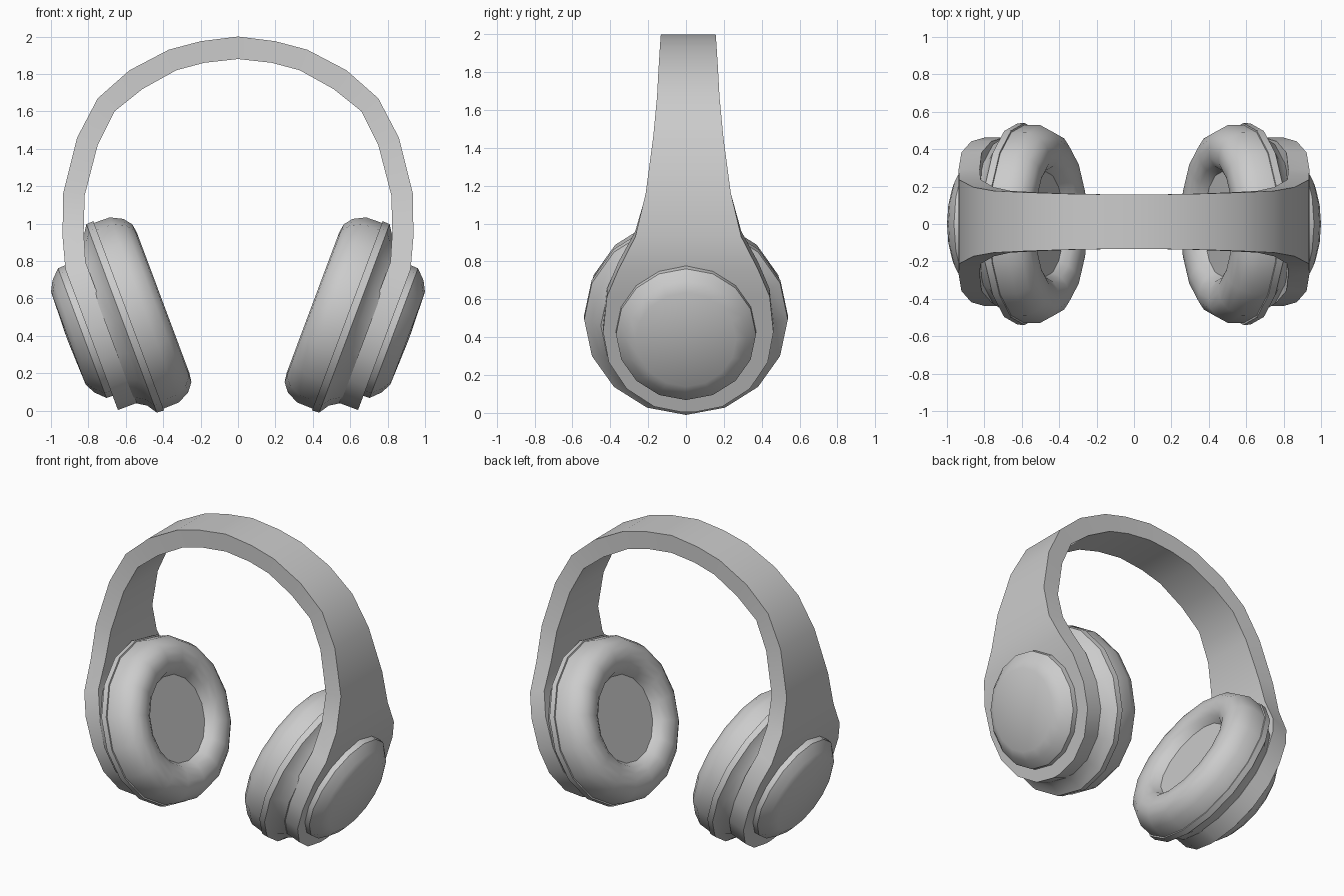
import bpy, bmesh, math
from mathutils import Vector

if "Cube" in bpy.data.objects:
    bpy.data.objects.remove(bpy.data.objects["Cube"])

TILT = math.radians(20.5)
OUT = Vector((math.cos(TILT), 0, -math.sin(TILT)))   # ear cup axis, pointing outward
UP = Vector((math.sin(TILT), 0, math.cos(TILT)))     # up along the cup face
SIDE = Vector((0, 1, 0))
CENTRE = UP * 0.68


def finish(name, bm, angle):
    bmesh.ops.recalc_face_normals(bm, faces=bm.faces)
    me = bpy.data.meshes.new(name)
    bm.to_mesh(me)
    bm.free()
    ob = bpy.data.objects.new(name, me)
    bpy.context.collection.objects.link(ob)
    bpy.ops.object.select_all(action='DESELECT')
    ob.select_set(True)
    bpy.context.view_layer.objects.active = ob
    bpy.ops.object.shade_smooth_by_angle(angle=math.radians(angle))
    mod = ob.modifiers.new("mirror", 'MIRROR')
    mod.merge_threshold = 0.0005
    return ob


def lathe(name, profile, sides=16, angle=40):
    """Turn (axial, radius) points around the tilted cup axis."""
    bm = bmesh.new()
    rings = []
    for n, r in profile:
        ring = []
        for i in range(1 if r == 0 else sides):
            a = 2 * math.pi * i / sides
            ring.append(bm.verts.new(CENTRE + OUT * n + (SIDE * math.cos(a) + UP * math.sin(a)) * r))
        rings.append(ring)
    for a, b in zip(rings, rings[1:]):
        for i in range(sides):
            j = (i + 1) % sides
            if len(a) == 1:
                bm.faces.new((a[0], b[i], b[j]))
            elif len(b) == 1:
                bm.faces.new((a[i], a[j], b[0]))
            else:
                bm.faces.new((a[i], a[j], b[j], b[i]))
    return finish(name, bm, angle)


# Ear cushion with recessed centre
lathe("ear_cushion", [(0.25, 0), (0.25, 0.28), (0.205, 0.31), (0.18, 0.35), (0.173, 0.40),
                      (0.18, 0.45), (0.215, 0.495), (0.28, 0.528), (0.37, 0.53), (0.38, 0.5)], angle=50)
# Cup housing behind the cushion
lathe("cup_housing", [(0.37, 0), (0.37, 0.54), (0.41, 0.538), (0.445, 0.485), (0.50, 0.45), (0.50, 0)], angle=30)
# Round outer cap
lathe("outer_cap", [(0.58, 0), (0.58, 0.372), (0.635, 0.37), (0.685, 0.32), (0.714, 0.265), (0.722, 0)], angle=35)

# Headband: outer point, inner point, half width (arch part)
stations = [((0, 2.0), (0, 1.88), 0.145), ((0.2, 1.975), (0.18, 1.86), 0.147),
            ((0.37, 1.93), (0.33, 1.82), 0.15), ((0.58, 1.82), (0.51, 1.72), 0.157),
            ((0.75, 1.67), (0.66, 1.6), 0.165), ((0.86, 1.46), (0.75, 1.42), 0.185),
            ((0.935, 1.16), (0.82, 1.15), 0.225), ((0.938, 0.93), (0.825, 0.96), 0.28)]
# Rounded yoke plate at the lower end, lying in the tilted cup plane
for v, w in [(0.35, 0.37), (0.2, 0.43), (0, 0.45), (-0.17, 0.42), (-0.32, 0.325), (-0.42, 0.18), (-0.452, 0.03)]:
    o, i = (CENTRE + UP * v + OUT * n for n in (0.60, 0.485))
    stations.append(((o.x, o.z), (i.x, i.z), w))

bm = bmesh.new()
loops = []
for (ox, oz), (ix, iz), w in stations:
    loops.append([bm.verts.new(p) for p in ((ox, 0.012 - w, oz), (ox, 0.012 + w, oz),
                                            (ix, 0.012 + w, iz), (ix, 0.012 - w, iz))])
for a, b in zip(loops, loops[1:]):
    for k in range(4):
        m = (k + 1) % 4
        bm.faces.new((a[k], a[m], b[m], b[k]))
bm.faces.new(loops[-1])
finish("headband", bm, 40)
